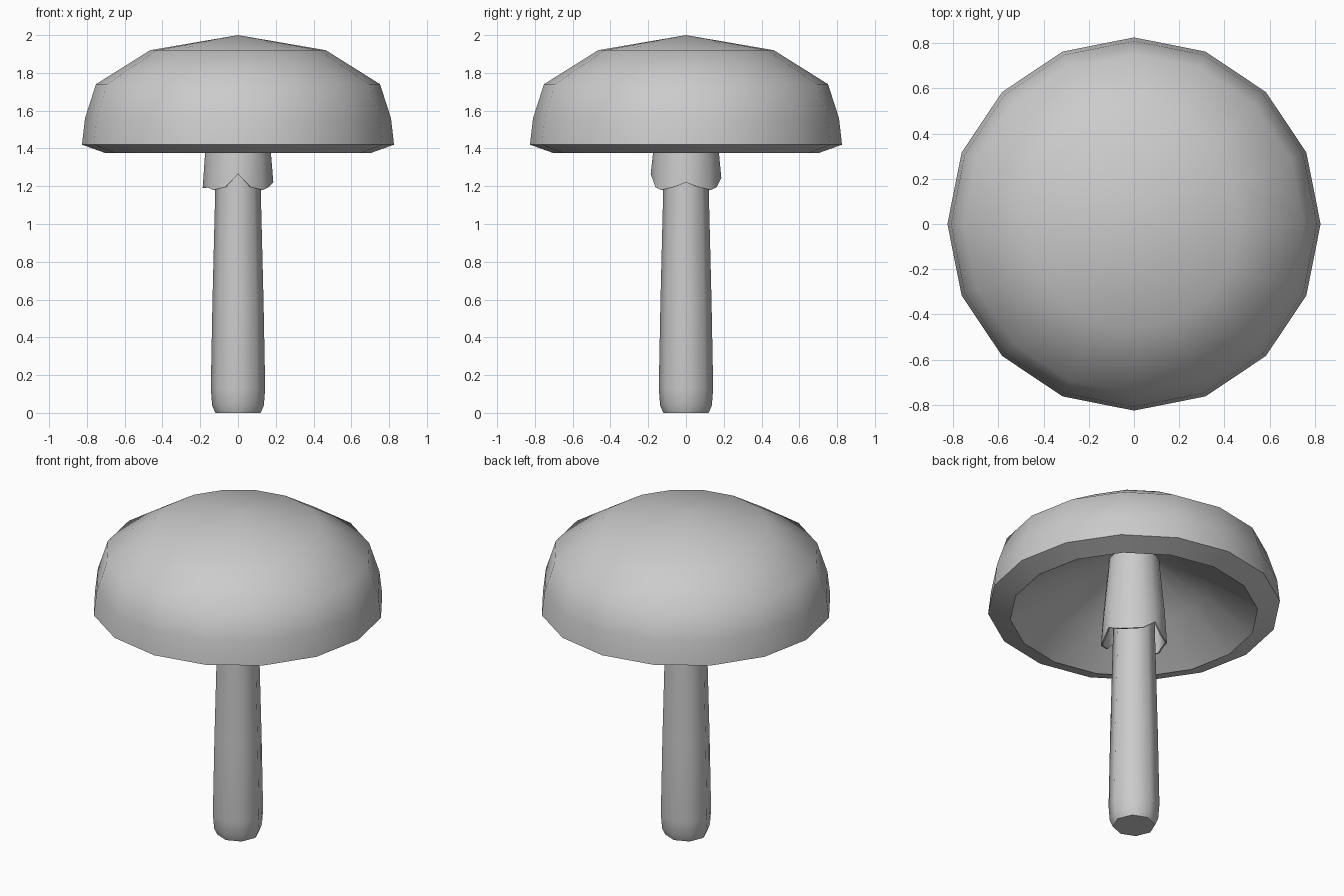
import bpy
import bmesh
import math

if "Cube" in bpy.data.objects:
    bpy.data.objects.remove(bpy.data.objects["Cube"])


def lathe(name, profile, sides, wobble=None, angle=35):
    """Revolve (radius, z) points about z; radius 0 makes a pole."""
    bm = bmesh.new()
    rings = []
    for i, (r, z) in enumerate(profile):
        if r == 0:
            rings.append([bm.verts.new((0, 0, z))] * sides)
            continue
        ring = []
        for k in range(sides):
            a = 2 * math.pi * k / sides
            dr, dz = wobble(i, k) if wobble else (0, 0)
            ring.append(bm.verts.new(((r + dr) * math.cos(a), (r + dr) * math.sin(a), z + dz)))
        rings.append(ring)
    for lo, hi in zip(rings, rings[1:]):
        for k in range(sides):
            n = (k + 1) % sides
            corners = list(dict.fromkeys([lo[k], lo[n], hi[n], hi[k]]))
            bm.faces.new(corners)
    mesh = bpy.data.meshes.new(name)
    bm.to_mesh(mesh)
    bm.free()
    obj = bpy.data.objects.new(name, mesh)
    bpy.context.collection.objects.link(obj)
    bpy.ops.object.select_all(action='DESELECT')
    obj.select_set(True)
    bpy.context.view_layer.objects.active = obj
    bpy.ops.object.shade_smooth_by_angle(angle=math.radians(angle))
    return obj


# Cap: hollow underneath, rising from the rim to the stem
lathe("cap", [(0, 1.74), (0.14, 1.72), (0.42, 1.56), (0.70, 1.375), (0.826, 1.42),
              (0.81, 1.56), (0.752, 1.74), (0.465, 1.92), (0, 2.0)], 16, angle=50)

# Stem: slightly swollen foot
lathe("stem", [(0, 0), (0.12, 0), (0.137, 0.04), (0.144, 0.13), (0.135, 0.6),
               (0.12, 1.2), (0.11, 1.73)], 8, angle=60)


# Skirt: thin ragged collar hanging from the gills
def ragged(i, k):
    hem = {0: 0.03, 4: 0.055, 8: 0.0, 12: 0.075}
    edge = hem.get(k, -0.01 if k % 4 == 2 else 0.005)
    return (0.006 * (-1) ** k, edge) if i in (0, 5) else (0, 0)


lathe("skirt", [(0.172, 1.19), (0.165, 1.38), (0.135, 1.72), (0.142, 1.72),
                (0.174, 1.38), (0.181, 1.19)][::-1] + [(0.181, 1.19)], 16,
      lambda i, k: ragged(0 if i in (0, 5, 6) else 1, k), angle=60)
